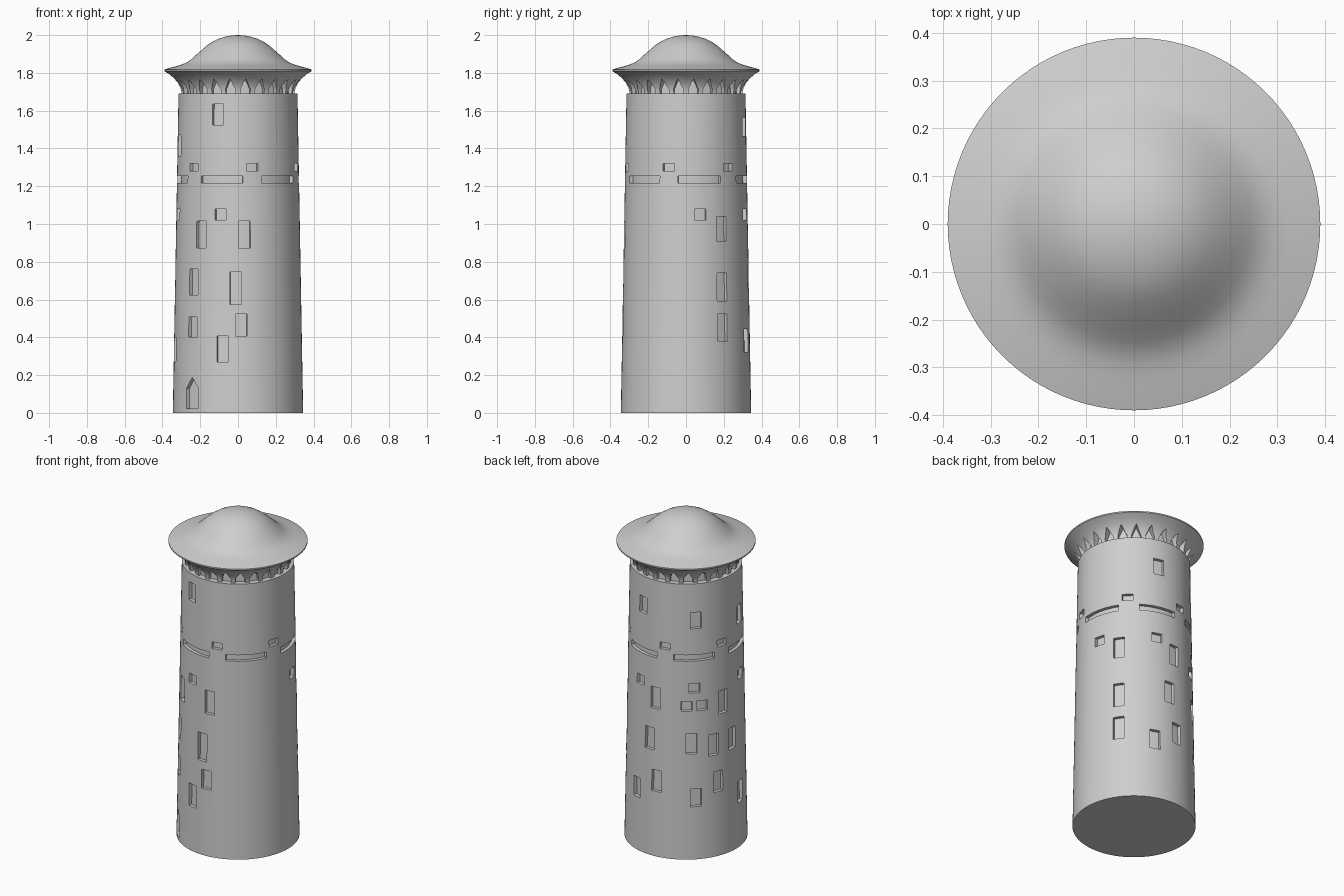
import bpy, bmesh, math

if "Cube" in bpy.data.objects:
    bpy.data.objects.remove(bpy.data.objects["Cube"])

stone = bpy.data.materials.new("light_grey_stone")
stone.diffuse_color = (0.62, 0.62, 0.62, 1)
stone.use_nodes = True
stone.node_tree.nodes["Principled BSDF"].inputs["Base Color"].default_value = stone.diffuse_color


def wall_r(z):
    return 0.345 - 0.0178 * z


def point(deg, r, z):
    # Angle 0 is the front (-y), growing towards the right (+x)
    a = math.radians(deg)
    return (r * math.sin(a), -r * math.cos(a), z)


def finish(bm, name):
    bmesh.ops.recalc_face_normals(bm, faces=bm.faces)
    mesh = bpy.data.meshes.new(name)
    bm.to_mesh(mesh)
    bm.free()
    ob = bpy.data.objects.new(name, mesh)
    mesh.materials.append(stone)
    bpy.context.collection.objects.link(ob)
    return ob


def lathe(name, profile, n=96):
    """Closed solid of revolution; radius 0 gives a pole, other ends are capped."""
    bm = bmesh.new()
    rings = []
    for r, z in profile:
        if r == 0:
            rings.append([bm.verts.new((0, 0, z))] * n)
        else:
            rings.append([bm.verts.new(point(360 * i / n, r, z)) for i in range(n)])
    for a, b in zip(rings, rings[1:]):
        for i in range(n):
            j = (i + 1) % n
            quad = [a[i], a[j], b[j], b[i]]
            bm.faces.new(list(dict.fromkeys(quad)))
    for ring in (rings[0], rings[-1]):
        if ring[0] is not ring[1]:
            bm.faces.new(ring)
    return finish(bm, name)


def block(bm, cols, r_in, r_out):
    """Curved cutter from columns (angle, low z, high z) between two radii."""
    rows = []
    for deg, lo, hi in cols:
        rows.append([bm.verts.new(point(deg, f(z), z))
                     for f, z in ((r_in, lo), (r_out, lo), (r_out, hi), (r_in, hi))])
    for a, b in zip(rows, rows[1:]):
        for i in range(4):
            j = (i + 1) % 4
            bm.faces.new((a[i], a[j], b[j], b[i]))
    bm.faces.new(rows[0])
    bm.faces.new(rows[-1])


def carve(ob, cutter):
    cutter.hide_render = True
    mod = ob.modifiers.new("recesses", 'BOOLEAN')
    mod.operation, mod.solver, mod.object = 'DIFFERENCE', 'EXACT', cutter
    bpy.context.view_layer.objects.active = ob
    bpy.ops.object.modifier_apply(modifier=mod.name)
    bpy.data.objects.remove(cutter)


def shade(ob):
    bpy.ops.object.select_all(action='DESELECT')
    ob.select_set(True)
    bpy.context.view_layer.objects.active = ob
    bpy.ops.object.shade_smooth_by_angle(angle=math.radians(28))


# Tapered tower wall
wall = lathe("tower_wall", [(wall_r(0), 0), (wall_r(1.69), 1.69)])

# Windows: angle, centre height, height
windows = [
    (-19.5, 1.58, .11), (166, 1.515, .10), (225, 1.465, .10), (283.5, 1.415, .11),
    (-36.5, .944, .143), (6, .944, .143), (125, .976, .13), (183.5, .97, .13),
    (254, .937, .14), (215.5, .94, .06), (231, .94, .06),
    (-45, .692, .137), (-2, .66, .17), (125, .667, .148), (177, .715, .135),
    (220.3, .71, .125), (242.8, .687, .13), (266, .69, .13),
    (-45.5, .455, .105), (3, .466, .116), (125, .452, .143), (-14, .339, .137),
    (160.5, .383, .12), (185.5, .463, .13), (247.5, .457, .125),
    (224.5, .378, .11), (279, .335, .13),
]
windows += [(a, 1.05, .058) for a in (-16.5, 103.5, 163.5, 223.5, 283.5)]
windows += [(13.5 + 60 * k, 1.30, .04) for k in range(6)]

bm = bmesh.new()
inner = lambda z: wall_r(z) - 0.02
outer = lambda z: wall_r(z) + 0.05
for deg, z, h in windows:
    half = math.degrees(0.031 / wall_r(z))
    block(bm, [(deg + s * half, z - h / 2, z + h / 2) for s in (-1, 0, 1)], inner, outer)

# Six long slits around the tower
for k in range(6):
    mid = 43.5 + 60 * k
    block(bm, [(mid - 21 + 3 * i, 1.217, 1.254) for i in range(15)], inner, outer)

# Pointed doorway
block(bm, [(-52.5, .022, .13), (-45, .022, .187), (-37.5, .022, .13)], inner, outer)
carve(wall, finish(bm, "window_cutter"))
shade(wall)

# Flared collar and domed roof
roof = lathe("collar_and_roof", [
    (.298, 1.675), (.299, 1.70), (.306, 1.725), (.320, 1.75), (.340, 1.773),
    (.364, 1.793), (.39, 1.81), (.39, 1.818),
    (.36, 1.827), (.325, 1.836), (.295, 1.845), (.27, 1.856), (.245, 1.874),
    (.22, 1.897), (.195, 1.919), (.165, 1.945), (.135, 1.965), (.105, 1.980),
    (.07, 1.991), (.035, 1.998), (0, 2.0)])

# Ring of pointed niches under the roof rim
bm = bmesh.new()
for k in range(24):
    mid = 15 * k + 7.5
    block(bm, [(mid - 5, 1.66, 1.715), (mid, 1.66, 1.768), (mid + 5, 1.66, 1.715)],
          lambda z: 0.28, lambda z: 0.42)
carve(roof, finish(bm, "niche_cutter"))
shade(roof)
